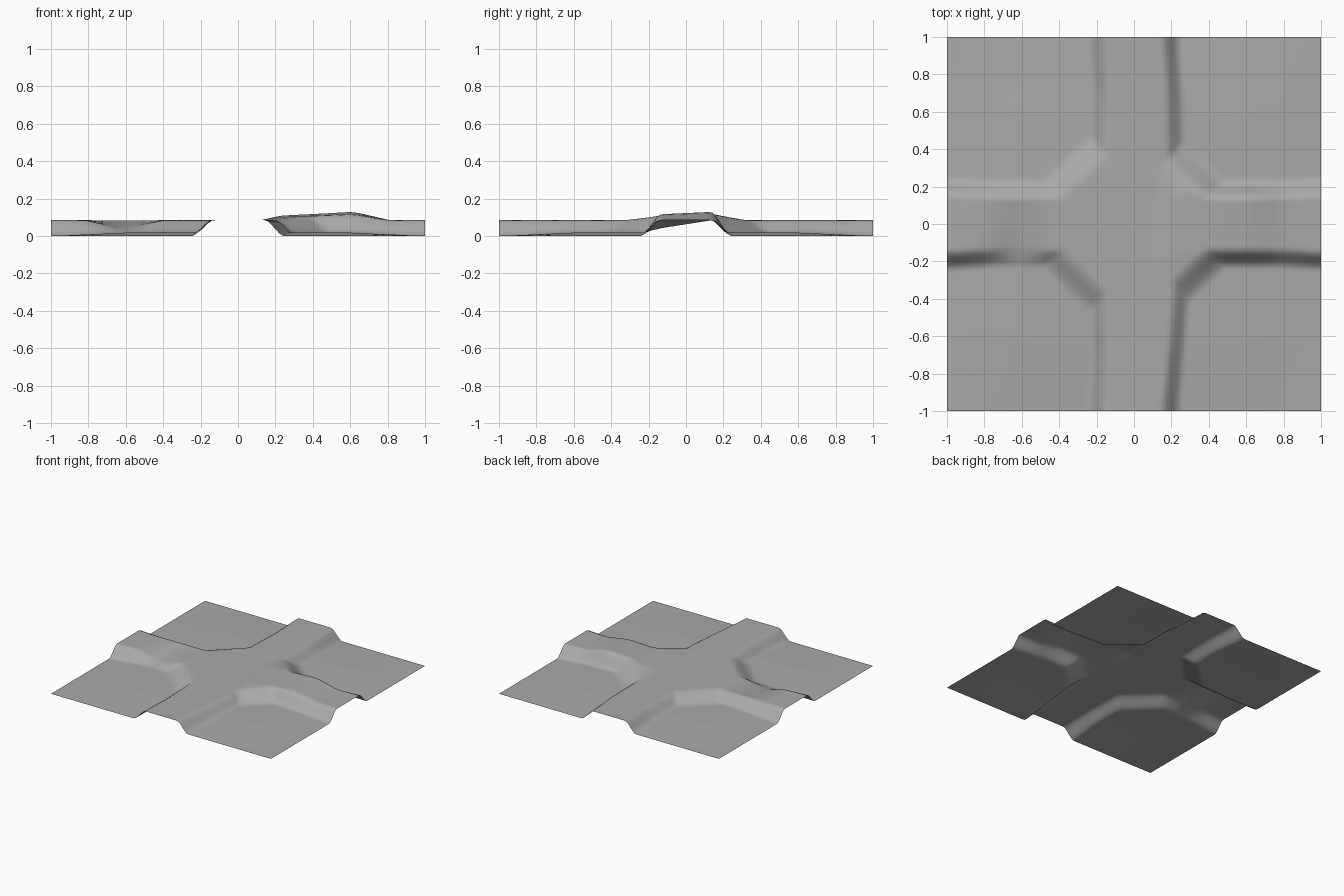
import bpy, bmesh

cube = bpy.data.objects.get("Cube")
if cube:
    bpy.data.objects.remove(cube, do_unlink=True)

ROAD = 0.085


def clamp(t):
    return max(0.0, min(1.0, t))


def interp(x, points):
    """Straight-line interpolation through (position, value) pairs."""
    if x <= points[0][0]:
        return points[0][1]
    for (a, va), (b, vb) in zip(points, points[1:]):
        if x <= b:
            return va + (vb - va) * (x - a) / (b - a)
    return points[-1][1]


def bank(distance, half):
    """Rounded embankment ramp: 1 on the road, 0 on the low ground."""
    t = clamp((half - distance) / (2 * half))
    return t * t * (3 - 2 * t)


def road_half_width(x, y):
    """Distance from the long road's centre line to its bank."""
    v = abs(y)
    if x > 0 and y < 0:
        return interp(v, [(0.4, 0.25), (1, 0.195)])
    if x > 0:
        return interp(v, [(0.4, 0.22), (0.7, 0.215), (1, 0.195)])
    return interp(v, [(0.4, 0.19), (0.7, 0.18), (1, 0.195)])


def height(x, y):
    u, v = abs(x), abs(y)
    # banks of both roads and the softer chamfered inner corners
    long_bank = bank(u - road_half_width(x, y), 0.054)
    cross_bank = bank(v - interp(u, [(0.8, 0.182), (1, 0.195)]), 0.052)
    corner = bank((u - 0.43) * 0.69 + (v - 0.185) * 0.72, 0.08)
    raised = max(long_bank, cross_bank, corner)

    # uneven road surface: a hump on one arm and a tilted dip on the other
    top = ROAD
    near = interp(v, [(0.16, 1), (0.34, 0)])
    hump = interp(x, [(0.12, 0), (0.23, 0.024), (0.4, 0.033), (0.62, 0.045), (0.81, 0)])
    top += hump * near * interp(y, [(-0.15, 0.7), (0.13, 1)])
    dip = interp(x, [(-0.81, 0), (-0.62, 0.05), (-0.4, 0)])
    top -= dip * near * interp(y, [(-0.15, 1), (0.14, 0)])

    # low ground swells slightly away from the outer edge
    low = 0.018 * clamp((1 - u) / 0.4) * clamp((1 - v) / 0.4)
    return low + (top - low) * raised


# Grid lines, closer together around the banks
half_axis = [i * 0.02 for i in range(1, 26)] + [0.5 + i * 0.05 for i in range(1, 11)]
axis = [-a for a in reversed(half_axis)] + [0.0] + half_axis

# Crossroads sheet
bm = bmesh.new()
rows = [[bm.verts.new((x, y, height(x, y))) for x in axis] for y in axis]
for lower, upper in zip(rows, rows[1:]):
    for i in range(len(axis) - 1):
        bm.faces.new((lower[i], lower[i + 1], upper[i + 1], upper[i])).smooth = True

mesh = bpy.data.meshes.new("crossroads_ground")
bm.to_mesh(mesh)
bm.free()
ground = bpy.data.objects.new("crossroads_ground", mesh)
bpy.context.collection.objects.link(ground)

# Plain mid grey surface
grey = bpy.data.materials.new("mid_grey")
grey.use_nodes = True
colour = (0.4, 0.4, 0.4, 1)
grey.diffuse_color = colour
shader = grey.node_tree.nodes["Principled BSDF"]
shader.inputs["Base Color"].default_value = colour
shader.inputs["Roughness"].default_value = 0.9
mesh.materials.append(grey)
